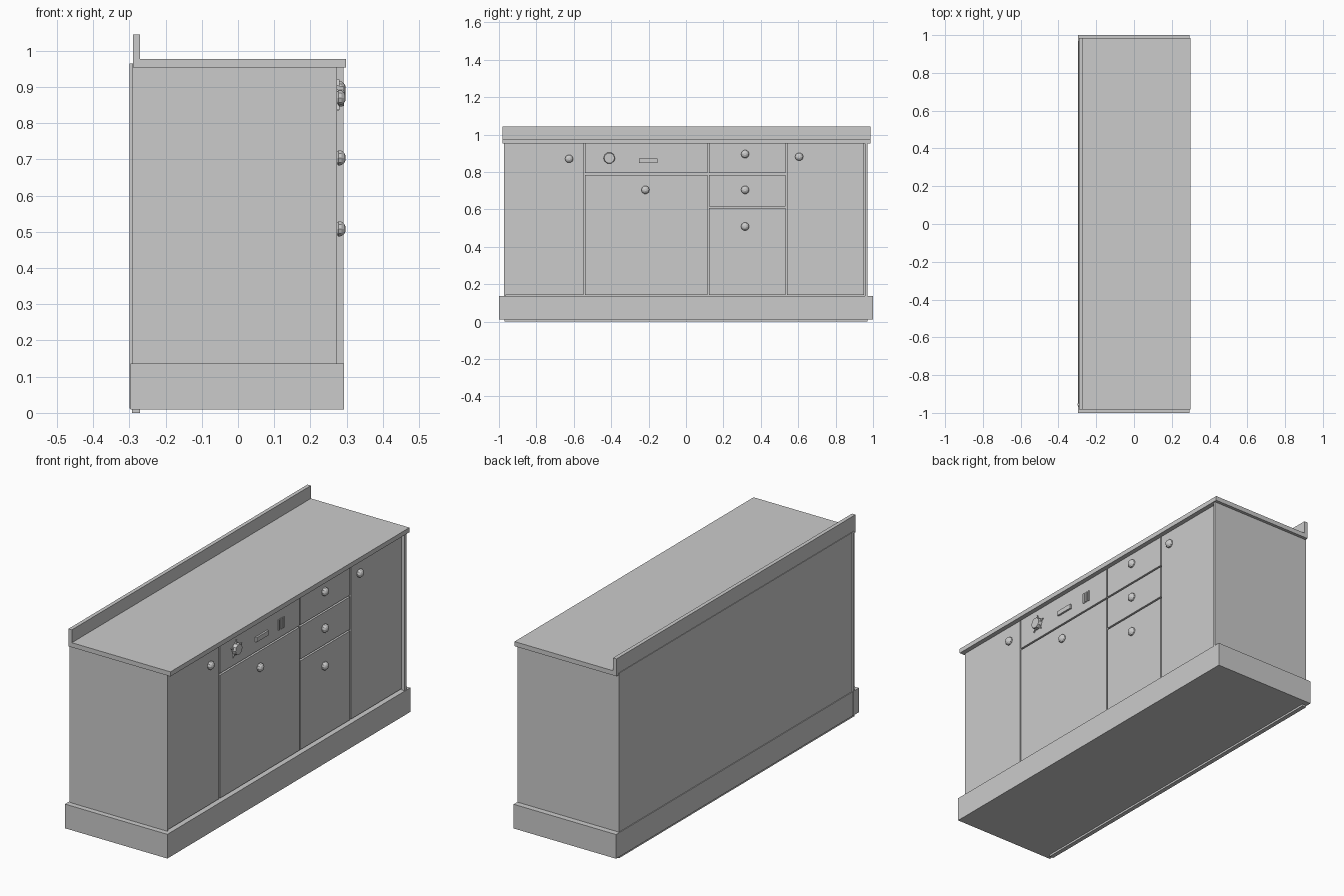
import bpy, bmesh, math
from mathutils import Matrix

cube = bpy.data.objects.get("Cube")
if cube:
    bpy.data.objects.remove(cube, do_unlink=True)

GREY = (0.6, 0.6, 0.6, 1)
grey = bpy.data.materials.new("plain grey")
grey.use_nodes = True
grey.diffuse_color = GREY
grey.node_tree.nodes["Principled BSDF"].inputs["Base Color"].default_value = GREY


def add_object(name, bm):
    bmesh.ops.recalc_face_normals(bm, faces=bm.faces)
    mesh = bpy.data.meshes.new(name)
    bm.to_mesh(mesh)
    bm.free()
    mesh.materials.append(grey)
    obj = bpy.data.objects.new(name, mesh)
    bpy.context.collection.objects.link(obj)
    return obj


def box(name, x, y, z):
    """Box from (low, high) pairs on each axis."""
    bm = bmesh.new()
    bmesh.ops.create_cube(bm, size=1)
    for v in bm.verts:
        for i, (low, high) in enumerate((x, y, z)):
            v.co[i] = (low + high) / 2 + v.co[i] * (high - low)
    return add_object(name, bm)


def lathe(name, y, z, profile, sides):
    """Turned part facing +x, from (x, radius) points."""
    bm = bmesh.new()
    rings = []
    for x, r in profile:
        rings.append([bm.verts.new((x, y + r * math.cos(a), z + r * math.sin(a)))
                      for a in (math.tau * i / sides for i in range(sides))])
    for a, b in zip(rings, rings[1:]):
        for i in range(sides):
            j = (i + 1) % sides
            bm.faces.new((a[i], a[j], b[j], b[i]))
    bm.faces.new(rings[0])
    bm.faces.new(rings[-1])
    return add_object(name, bm)


# Carcass, plinth and back
FRONT = 0.274
box("plinth", (-0.297, 0.293), (-1, 1), (0.01, 0.136))
box("carcass", (-0.28, 0.262), (-0.97, 0.97), (0.12, 0.955))
box("back_panel", (-0.293, -0.27), (-0.97, 0.97), (0, 0.964))
box("back_corner_strip", (-0.3, -0.288), (-0.96, -0.95), (0.012, 0.964))
box("near_side_panel", (-0.28, FRONT), (-0.972, -0.966), (0.13, 0.955))
box("far_side_panel", (-0.28, 0.291), (0.957, 0.97), (0.13, 0.955))

# Worktop with upstand
box("worktop", (-0.29, 0.298), (-0.982, 0.986), (0.953, 0.977))
box("upstand", (-0.29, -0.27), (-0.982, 0.986), (0.953, 1.044))

# Doors, drawers and appliance front
fronts = {
    "near_door": ((-0.966, -0.547), (0.143, 0.953)),
    "appliance_door": ((-0.539, 0.115), (0.143, 0.784)),
    "control_panel": ((-0.539, 0.115), (0.793, 0.953)),
    "bottom_drawer": ((0.124, 0.531), (0.143, 0.606)),
    "middle_drawer": ((0.124, 0.531), (0.615, 0.784)),
    "top_drawer": ((0.124, 0.531), (0.793, 0.953)),
    "far_door": ((0.539, 0.953), (0.143, 0.953)),
}
for name, (y, z) in fronts.items():
    box(name, (0.255, FRONT), y, z)

# Faceted round knobs
knobs = {
    "near_door_knob": (-0.625, 0.87),
    "appliance_knob": (-0.217, 0.704),
    "top_drawer_knob": (0.316, 0.895),
    "middle_drawer_knob": (0.316, 0.704),
    "bottom_drawer_knob": (0.316, 0.508),
    "far_door_knob": (0.605, 0.881),
}
KNOB = [(0.27, 0.013), (0.277, 0.022), (0.286, 0.021), (0.293, 0.015), (0.297, 0.007)]
for name, (y, z) in knobs.items():
    lathe(name, y, z, KNOB, 10)

# Dial with five pointed grips
DY, DZ = -0.41, 0.874
lathe("dial", DY, DZ, [(0.27, 0.032), (0.293, 0.028)], 10)
bm = bmesh.new()
for i in range(5):
    spin = Matrix.Translation((0, DY, DZ)) @ Matrix.Rotation(math.tau * i / 5, 4, "X")
    tri = [[bm.verts.new(spin @ bm_co) for bm_co in
            (Matrix.Translation((x, 0, 0)) @ Matrix.Translation((0, py, pz))).col[3].to_3d().to_tuple()
            and [Matrix.Translation((x, py, pz)).to_translation()]][0]
           for x in (0.27, 0.28) for py, pz in ((-0.008, 0.025), (0.008, 0.025), (0, 0.047))]
    a, b = tri[:3], tri[3:]
    bm.faces.new(a)
    bm.faces.new(b)
    for k in range(3):
        n = (k + 1) % 3
        bm.faces.new((a[k], a[n], b[n], b[k]))
add_object("dial_grips", bm)

# Control panel pull and vent bars
box("panel_pull", (0.27, 0.284), (-0.25, -0.153), (0.848, 0.872))
for i in range(3):
    y = -0.056 + 0.018 * i
    box(f"vent_bar_{i + 1}", (0.27, 0.279), (y - 0.005, y + 0.005), (0.835, 0.89))
